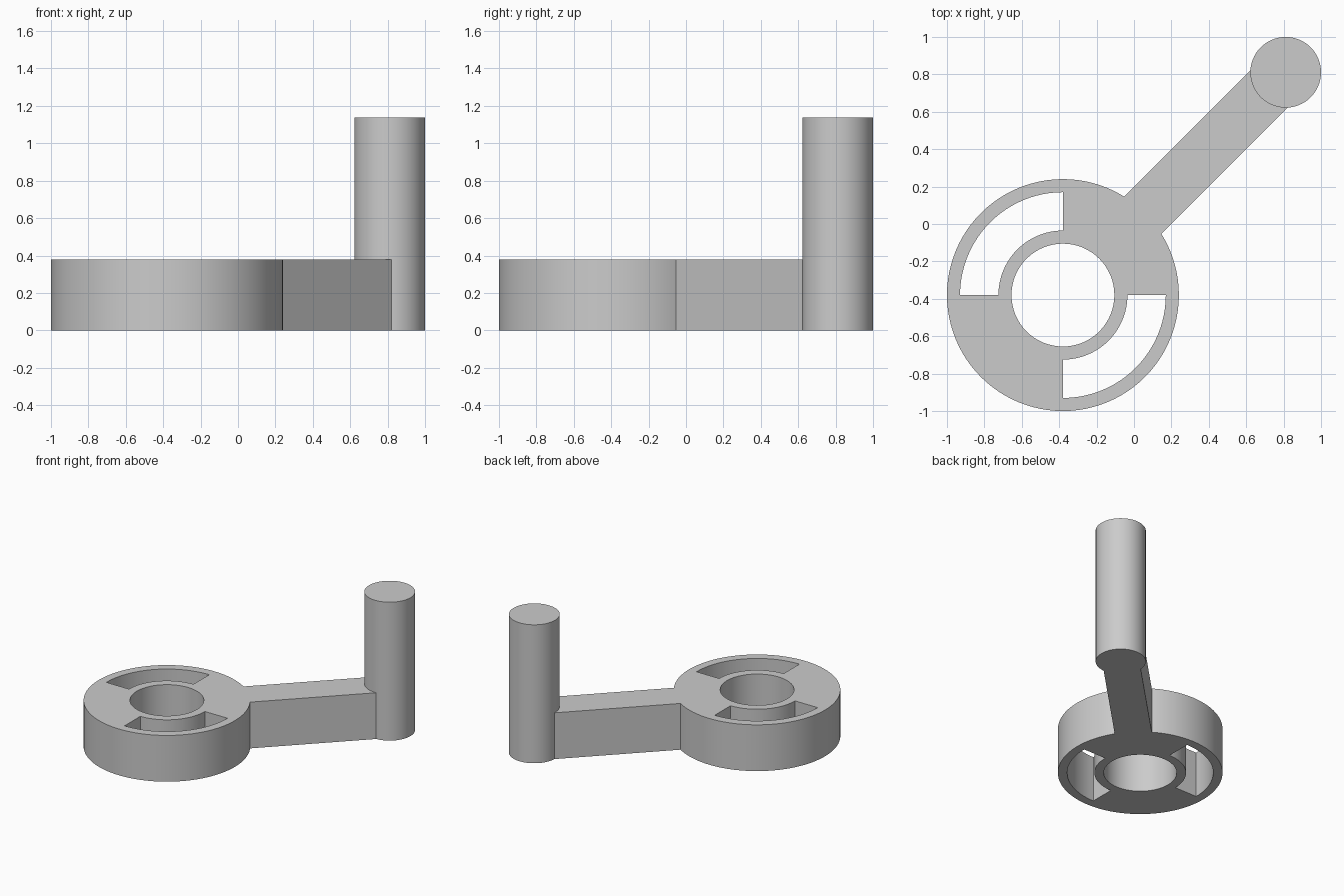
import bpy, bmesh
from math import cos, sin, pi, radians
from mathutils import Vector

if "Cube" in bpy.data.objects:
    bpy.data.objects.remove(bpy.data.objects["Cube"])

HUB = Vector((-0.38, -0.38))
POST = Vector((0.811, 0.811))
HUB_R, BORE_R, SLOT_IN, SLOT_OUT, POST_R = 0.62, 0.275, 0.345, 0.55, 0.189
THICK, POST_H, ARM_W = 0.38, 1.137, 0.28

grey = bpy.data.materials.new("light grey")
grey.use_nodes = True
grey.diffuse_color = (0.6, 0.6, 0.6, 1)
grey.node_tree.nodes["Principled BSDF"].inputs["Base Color"].default_value = (0.6, 0.6, 0.6, 1)


def arc(center, r, start, end, n):
    angles = [radians(start + (end - start) * i / n) for i in range(n + 1)]
    return [center + r * Vector((cos(a), sin(a))) for a in angles]


def circle(center, r, n=96):
    return arc(center, r, 0, 360, n)[:-1]


def prism(name, outline, z0, z1):
    """Extrude a counter-clockwise outline from z0 to z1."""
    bm = bmesh.new()
    face = bm.faces.new([bm.verts.new((p.x, p.y, z0)) for p in outline])
    top = bmesh.ops.extrude_face_region(bm, geom=[face])["geom"]
    verts = [g for g in top if isinstance(g, bmesh.types.BMVert)]
    bmesh.ops.translate(bm, verts=verts, vec=(0, 0, z1 - z0))
    bmesh.ops.recalc_face_normals(bm, faces=bm.faces)
    mesh = bpy.data.meshes.new(name)
    bm.to_mesh(mesh)
    bm.free()
    mesh.materials.append(grey)
    obj = bpy.data.objects.new(name, mesh)
    bpy.context.collection.objects.link(obj)
    return obj


def combine(target, other, operation):
    bpy.context.view_layer.objects.active = target
    mod = target.modifiers.new(operation.lower(), "BOOLEAN")
    mod.operation, mod.solver, mod.object = operation, "EXACT", other
    bpy.ops.object.modifier_apply(modifier=mod.name)
    bpy.data.objects.remove(other)


# Round hub joined to the diagonal arm and the upright handle
crank = prism("crank_handle", circle(HUB, HUB_R), 0, THICK)
along = (POST - HUB).normalized()
side = Vector((-along.y, along.x)) * ARM_W / 2
start, end = HUB + along * 0.45, POST - along * 0.05
arm = prism("arm", [start - side, end - side, end + side, start + side], 0, THICK)
combine(crank, arm, "UNION")
combine(crank, prism("handle_post", circle(POST, POST_R, 64), 0, POST_H), "UNION")

# Central bore and the two opposite quarter-ring slots
combine(crank, prism("bore_cutter", circle(HUB, BORE_R, 64), -0.1, THICK + 0.1), "DIFFERENCE")
for a in (90, 270):
    ring = arc(HUB, SLOT_OUT, a, a + 90, 24) + arc(HUB, SLOT_IN, a + 90, a, 24)
    combine(crank, prism("slot_cutter", ring, -0.1, THICK + 0.1), "DIFFERENCE")

# Smooth round walls, sharp rims
bpy.ops.object.select_all(action="DESELECT")
crank.select_set(True)
bpy.context.view_layer.objects.active = crank
bpy.ops.object.shade_smooth_by_angle(angle=radians(30))
